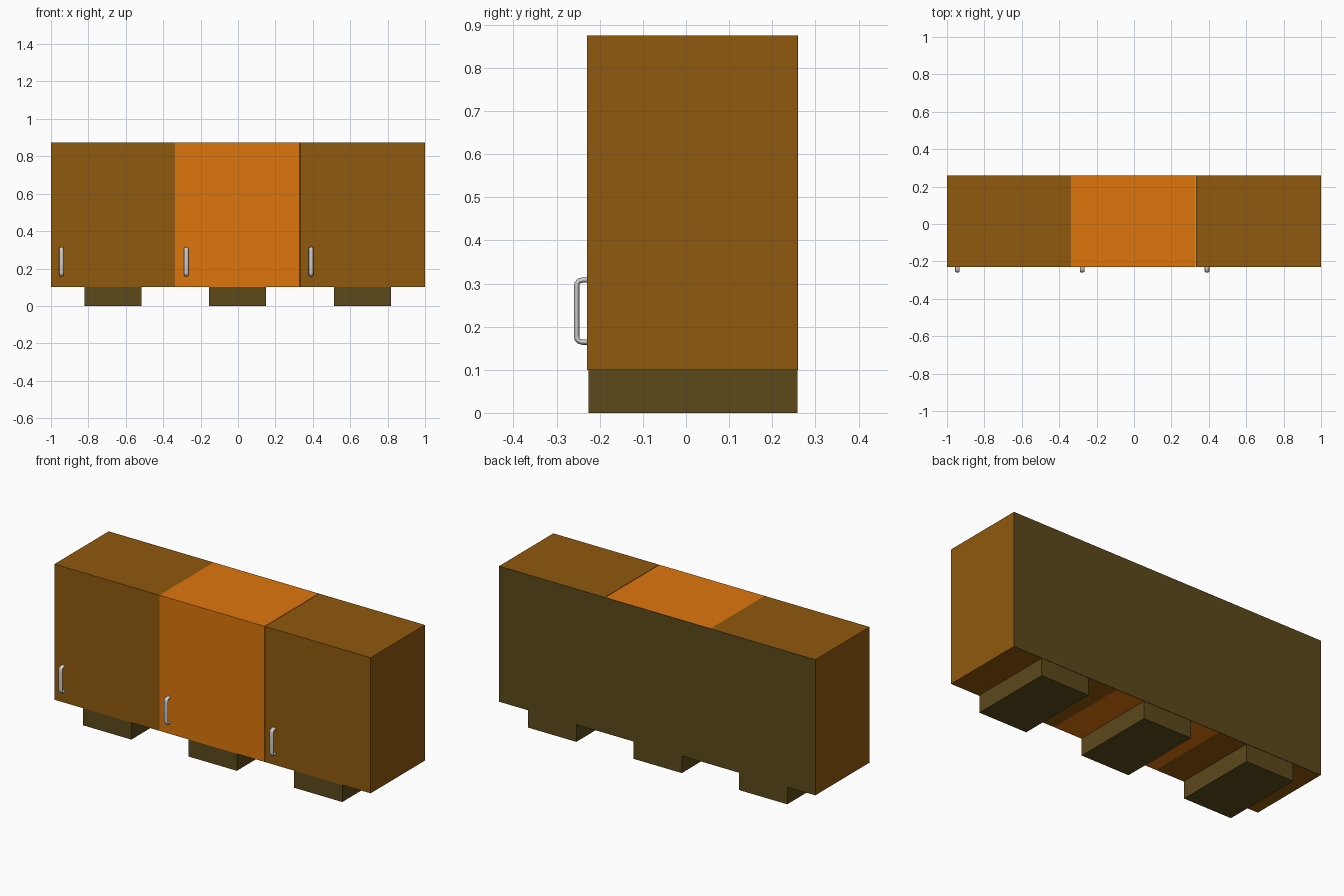
import bpy
import bmesh
from mathutils import Vector

if "Cube" in bpy.data.objects:
    bpy.data.objects.remove(bpy.data.objects["Cube"])


def material(name, rgb):
    m = bpy.data.materials.new(name)
    m.diffuse_color = (*rgb, 1.0)
    m.use_nodes = True
    m.node_tree.nodes["Principled BSDF"].inputs["Base Color"].default_value = m.diffuse_color
    return m


BROWN = material("brown_wood", (0.28, 0.10, 0.004))
ORANGE = material("orange_front", (0.73, 0.18, 0.004))
OLIVE = material("dark_olive", (0.107, 0.068, 0.011))


def box(name, lo, hi, mat):
    """Axis-aligned box between two corners."""
    lo, hi = Vector(lo), Vector(hi)
    centre, size = (lo + hi) / 2, hi - lo
    bm = bmesh.new()
    bmesh.ops.create_cube(bm, size=1.0)
    bmesh.ops.scale(bm, vec=size, verts=bm.verts)
    mesh = bpy.data.meshes.new(name)
    bm.to_mesh(mesh)
    bm.free()
    mesh.materials.append(mat)
    obj = bpy.data.objects.new(name, mesh)
    obj.location = centre
    bpy.context.collection.objects.link(obj)
    return obj


def handle(name, x):
    """Bow handle: rounded tube path, widened sideways to an oval section."""
    half = [(-0.222, 0.072), (-0.240, 0.072), (-0.248, 0.070),
            (-0.2525, 0.065), (-0.2535, 0.056)]
    path = half + [(y, -z) for y, z in reversed(half)]
    curve = bpy.data.curves.new(name, 'CURVE')
    curve.dimensions = '3D'
    curve.bevel_depth = 0.0065
    curve.bevel_resolution = 3
    curve.use_fill_caps = True
    spline = curve.splines.new('POLY')
    spline.points.add(len(path) - 1)
    for p, (y, z) in zip(spline.points, path):
        p.co = (0, y, z, 1)
    obj = bpy.data.objects.new(name, curve)
    obj.location = (x, 0, 0.236)
    obj.scale.x = 1.9
    bpy.context.collection.objects.link(obj)


# Three cabinet units, each with a plinth foot and a handle
units = [("left", -1.0, -0.336, BROWN),
         ("middle", -0.336, 0.329, ORANGE),
         ("right", 0.332, 1.0, BROWN)]
for i, (side, x0, x1, mat) in enumerate(units):
    shift = (i - 1) * 0.667
    box(side + "_cabinet", (x0, -0.23, 0.1), (x1, 0.257, 0.875), mat)
    box(side + "_foot", (shift - 0.154, -0.226, 0), (shift + 0.151, 0.258, 0.1), OLIVE)
    handle(side + "_handle", shift - 0.277)

# Thin back panel across all units
box("back_panel", (-1.0, 0.257, 0.1), (1.0, 0.26, 0.875), OLIVE)
